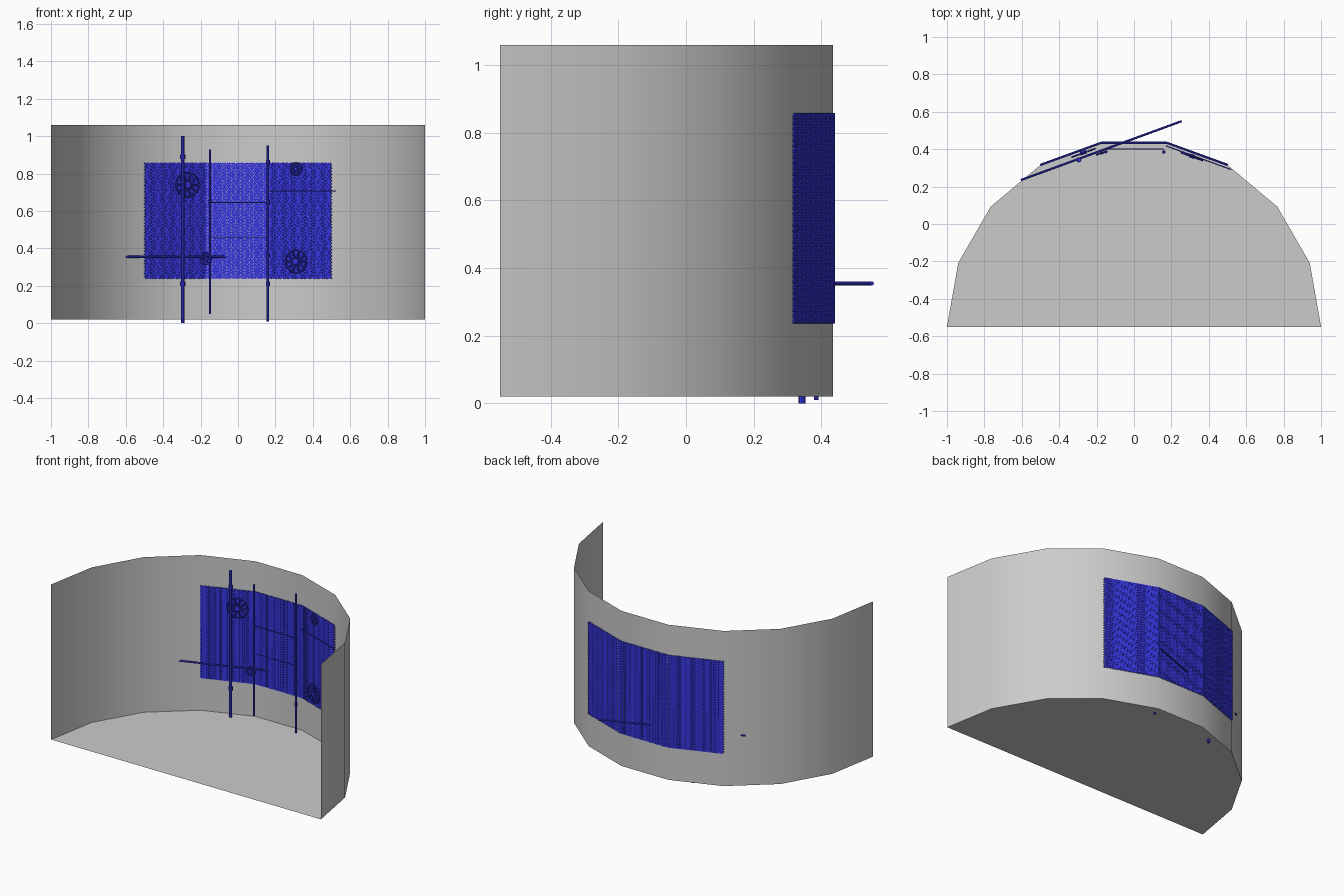
import bpy, bmesh, math
from mathutils import Vector, Matrix

cube = bpy.data.objects.get("Cube")
if cube:
    bpy.data.objects.remove(cube, do_unlink=True)


def material(name, rgb):
    m = bpy.data.materials.new(name)
    m.use_nodes = True
    m.diffuse_color = (*rgb, 1)
    m.node_tree.nodes["Principled BSDF"].inputs["Base Color"].default_value = (*rgb, 1)
    return m


GREY = material("wall grey", (0.6, 0.6, 0.6))
BLUE = material("bright blue", (0.035, 0.035, 0.72))
CREAM = material("pale cream", (0.75, 0.72, 0.5))

BASE, TOP, CENTRE_Y = 0.02, 1.06, -0.55


def mesh_object(name, verts, faces, mat, smooth=False):
    me = bpy.data.meshes.new(name)
    me.from_pydata(verts, [], faces)
    me.materials.append(mat)
    if smooth:
        me.shade_smooth()
    ob = bpy.data.objects.new(name, me)
    bpy.context.collection.objects.link(ob)
    return ob


def add_rod(bm, a, b, radius, sides=8):
    a, b = Vector(a), Vector(b)
    d = b - a
    mat = Matrix.Translation((a + b) / 2) @ d.to_track_quat('Z', 'Y').to_matrix().to_4x4()
    bmesh.ops.create_cone(bm, cap_ends=True, segments=sides, radius1=radius,
                          radius2=radius, depth=d.length, matrix=mat)


def finish(bm, name, mat):
    me = bpy.data.meshes.new(name)
    bm.to_mesh(me)
    bm.free()
    me.materials.append(mat)
    ob = bpy.data.objects.new(name, me)
    bpy.context.collection.objects.link(ob)
    return ob


# Half-round wall of nine panels, and its floor
arc = [(math.cos(math.pi * i / 9), CENTRE_Y + math.sin(math.pi * i / 9)) for i in range(10)]
n = len(arc)
mesh_object("curved_wall", [(x, y, z) for z in (BASE, TOP) for x, y in arc],
            [(i + 1, i, n + i, n + i + 1) for i in range(n - 1)], GREY, smooth=True)
mesh_object("floor", [(x, y, BASE) for x, y in arc], [tuple(range(n))], GREY)

# Screen of small hexagonal cells set through the middle three wall panels
LOW, HIGH, THICK = 0.238, 0.858, 0.012
COLS, ROWS = 36, 74


def hex_screen(name, start, end):
    a, b = Vector((*start, 0)), Vector((*end, 0))
    along = (b - a).normalized()
    out = along.cross(Vector((0, 0, 1)))
    pitch = (b - a).length / COLS
    rise = (HIGH - LOW) / ROWS
    ring = [(math.cos(math.radians(60 * k + 30)) * pitch * 0.55,
             math.sin(math.radians(60 * k + 30)) * rise * 0.64) for k in range(6)]
    verts, faces = [], []
    for r in range(ROWS):
        for c in range(COLS):
            mid = a + along * pitch * (c + 0.25 + 0.5 * (r % 2))
            mid.z = LOW + rise * (r + 0.5)
            s = len(verts)
            for side in (-1, 1):
                for u, v in ring:
                    p = mid + along * u + out * side * THICK / 2
                    verts.append((p.x, p.y, p.z + v))
            faces.append(tuple(s + k for k in reversed(range(6))))
            faces.append(tuple(s + 6 + k for k in range(6)))
            for k in range(6):
                j = (k + 1) % 6
                faces.append((s + k, s + j, s + 6 + j, s + 6 + k))
    mesh_object(name, verts, faces, BLUE)
    # Pale sheets just inside the cells, glimpsed through the gaps
    for side, label in ((-1, "front"), (1, "back")):
        sheet = []
        for p, z in ((a, LOW), (b, LOW), (b, HIGH), (a, HIGH)):
            q = p + out * side * 0.003
            sheet.append((q.x, q.y, z))
        mesh_object(name + "_" + label + "_sheet", sheet, [(0, 1, 2, 3)], CREAM)


for i, label in ((3, "left"), (4, "middle"), (5, "right")):
    hex_screen("screen_" + label, arc[i], arc[i + 1])

# Upright poles with clamps
poles = {
    "right_pole": (-0.295, 0.343, 0.0, 1.0, 0.01, (0.21, 0.89)),
    "inner_pole": (-0.15, 0.385, 0.05, 0.93, 0.006, (0.35, 0.65)),
    "left_pole": (0.16, 0.385, 0.01, 0.95, 0.007, (0.21, 0.36, 0.645, 0.86)),
}
for name, (x, y, z0, z1, r, clamps) in poles.items():
    bm = bmesh.new()
    add_rod(bm, (x, y, z0), (x, y, z1), r)
    for z in clamps:
        add_rod(bm, (x, y, z - 0.012), (x, y, z + 0.012), r * 1.4)
    finish(bm, name, BLUE)

# Cross bars
bars = {
    "long_bar": ((-0.605, 0.235, 0.355), (0.255, 0.55, 0.355), 0.006),
    "left_bar": ((0.17, 0.418, 0.707), (0.52, 0.291, 0.707), 0.003),
    "upper_bar": ((-0.15, 0.4, 0.645), (0.16, 0.4, 0.645), 0.003),
    "lower_bar": ((-0.15, 0.4, 0.46), (0.16, 0.4, 0.46), 0.002),
}
for name, (a, b, r) in bars.items():
    bm = bmesh.new()
    add_rod(bm, a, b, r)
    finish(bm, name, BLUE)


# Spoked wheels lying parallel to the wall panel behind them
def wheel(name, x, y, z, radius, spokes, turn):
    bm = bmesh.new()
    count = 24
    pts = [Vector((math.cos(t), 0, math.sin(t))) * radius
           for t in (2 * math.pi * k / count for k in range(count))]
    for k in range(count):
        add_rod(bm, pts[k - 1], pts[k], 0.004, 6)
    for k in range(spokes):
        t = 2 * math.pi * k / spokes
        add_rod(bm, (0, 0, 0), (math.cos(t) * radius * 1.06, 0, math.sin(t) * radius * 1.06),
                0.005, 6)
    add_rod(bm, (0, -0.008, 0), (0, 0.012, 0), radius * 0.25, 12)
    ob = finish(bm, name, BLUE)
    ob.location = (x, y, z)
    ob.rotation_euler.z = math.radians(turn)


wheel("right_wheel", -0.27, 0.38, 0.74, 0.065, 10, 20)
wheel("left_wheel", 0.31, 0.36, 0.33, 0.06, 10, -20)
wheel("small_left_wheel", 0.31, 0.362, 0.825, 0.032, 6, -20)
wheel("small_right_wheel", -0.172, 0.38, 0.345, 0.03, 6, 20)
